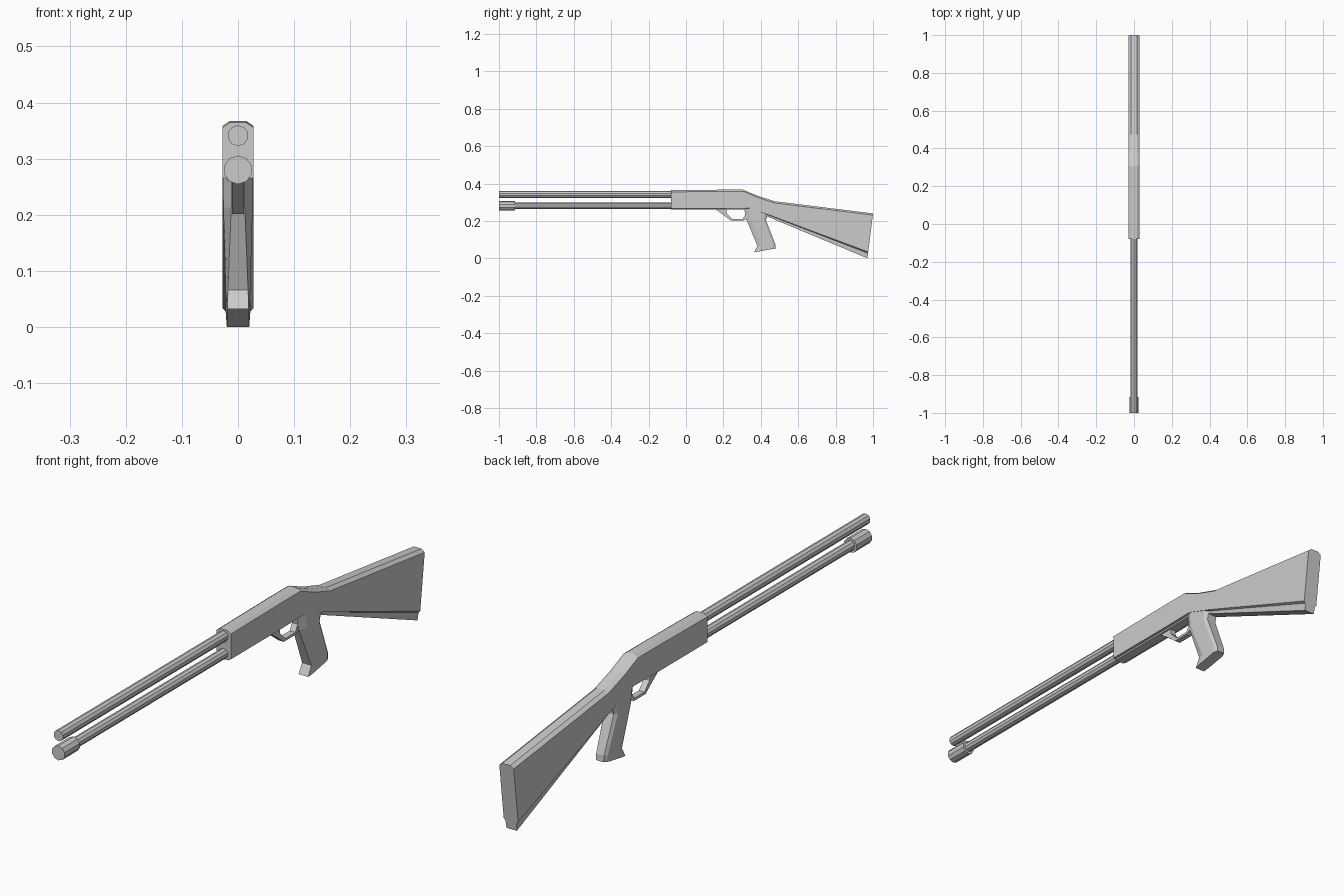
import bpy, bmesh, math
from mathutils import Matrix

if "Cube" in bpy.data.objects:
    bpy.data.objects.remove(bpy.data.objects["Cube"])


def finish(name, bm):
    bmesh.ops.recalc_face_normals(bm, faces=bm.faces[:])
    mesh = bpy.data.meshes.new(name)
    bm.to_mesh(mesh)
    bm.free()
    ob = bpy.data.objects.new(name, mesh)
    bpy.context.collection.objects.link(ob)
    return ob


def loft(name, rings):
    """Skin equal-length closed rings and cap both ends."""
    bm = bmesh.new()
    rows = [[bm.verts.new(p) for p in r] for r in rings]
    n = len(rows[0])
    for a, b in zip(rows, rows[1:]):
        for i in range(n):
            bm.faces.new((a[i], a[(i + 1) % n], b[(i + 1) % n], b[i]))
    bm.faces.new(rows[0])
    bm.faces.new(rows[-1])
    return finish(name, bm)


def mirrored(half):
    """Half outline at +x, closed with its reflection."""
    return half + [(-x, y, z) for x, y, z in reversed(half)]


def rod(name, z, r, y0, y1, sides=10):
    ring = [(r * math.sin(2 * math.pi * i / sides), z + r * math.cos(2 * math.pi * i / sides))
            for i in range(sides)]
    return loft(name, [[(x, y, zz) for x, zz in ring] for y in (y0, y1)])


# Barrel, magazine tube and end cap
rod("barrel", 0.341, 0.0185, -1.0, -0.05)
rod("magazine_tube", 0.28, 0.0175, -0.95, -0.05)
rod("magazine_cap", 0.28, 0.0255, -1.0, -0.915)


# Receiver and stock in one loft: y bottom, y top, z bottom, z top, bottom half width, bottom chamfer
def body_ring(yb, yt, zb, zt, wb, ch):
    def pt(x, z):
        return (x, yb + (yt - yb) * (z - zb) / (zt - zb), z)
    return mirrored([pt(0.015, zt), pt(0.028, zt - 0.009), pt(0.028, zb + ch),
                     pt(wb + 0.002, zb + ch * 0.8), pt(wb, zb)])


loft("receiver_and_stock", [body_ring(*s) for s in (
    (-0.08, -0.08, 0.260, 0.364, 0.018, 0.006),
    (0.20, 0.20, 0.260, 0.367, 0.018, 0.006),
    (0.34, 0.305, 0.262, 0.367, 0.018, 0.006),
    (0.40, 0.38, 0.240, 0.335, 0.018, 0.008),
    (0.45, 0.475, 0.217, 0.305, 0.018, 0.012),
    (0.97, 1.00, 0.000, 0.240, 0.020, 0.034),
)])


# Pistol grip: front y, z, back y, z, front half width, side half width
def grip_ring(yf, zf, yb, zb, wf, ws):
    def pt(x, t):
        return (x, yf + (yb - yf) * t, zf + (zb - zf) * t)
    return mirrored([pt(wf, 0), pt(ws, 0.22), pt(ws, 0.88), pt(ws * 0.7, 1)])


loft("pistol_grip", [grip_ring(*s) for s in (
    (0.310, 0.275, 0.445, 0.275, 0.012, 0.027),
    (0.320, 0.214, 0.428, 0.203, 0.012, 0.026),
    (0.382, 0.066, 0.478, 0.075, 0.018, 0.022),
    (0.364, 0.032, 0.480, 0.053, 0.019, 0.021),
)])

# Trigger guard: outer and inner side points swept across x
outer = [(0.155, 0.265), (0.205, 0.228), (0.240, 0.201), (0.305, 0.201), (0.330, 0.214)]
inner = [(0.215, 0.265), (0.218, 0.240), (0.247, 0.210), (0.303, 0.210), (0.318, 0.235)]
w = 0.011
loft("trigger_guard", [[(-w, *o), (w, *o), (w, *i), (-w, *i)] for o, i in zip(outer, inner)])
